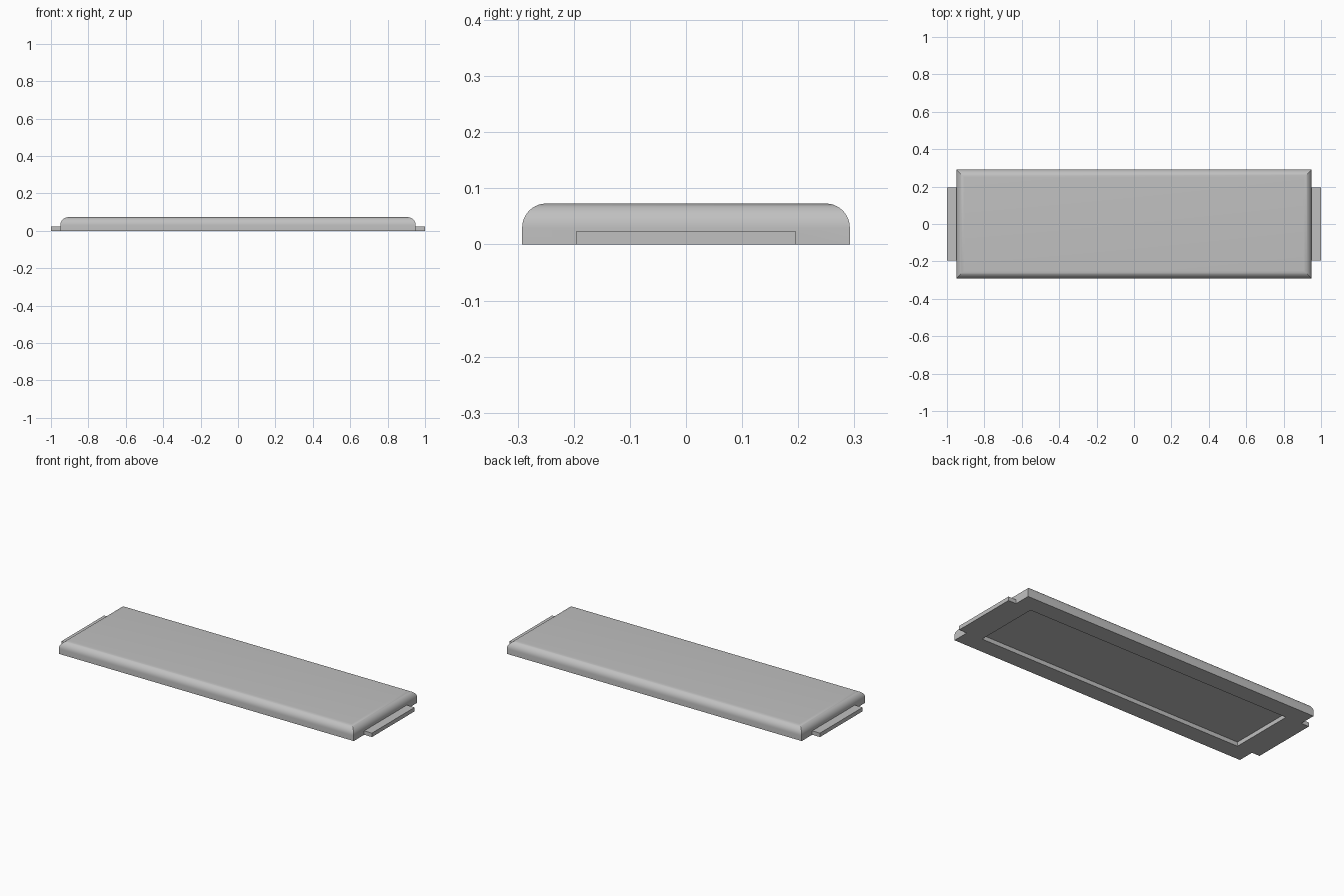
import bpy, bmesh, math

cube = bpy.data.objects.get("Cube")
if cube:
    bpy.data.objects.remove(cube, do_unlink=True)

HALF_X, HALF_Y, HEIGHT, RADIUS = 0.95, 0.292, 0.073, 0.043
TAB_HALF_Y, TAB_HEIGHT = 0.196, 0.023
RIM, DEPTH, STEPS = 0.1, 0.024, 10

grey = bpy.data.materials.new("plain grey")
grey.use_nodes = True
color = (0.53, 0.53, 0.53, 1)
grey.diffuse_color = color
grey.node_tree.nodes["Principled BSDF"].inputs["Base Color"].default_value = color


def make_object(name, bm):
    bmesh.ops.recalc_face_normals(bm, faces=bm.faces)
    mesh = bpy.data.meshes.new(name)
    bm.to_mesh(mesh)
    bm.free()
    mesh.materials.append(grey)
    obj = bpy.data.objects.new(name, mesh)
    bpy.context.collection.objects.link(obj)
    return obj


def stack(name, levels):
    """Solid made of stacked rectangles (half x, half y, z)."""
    bm = bmesh.new()
    rings = [[bm.verts.new((sx * hx, sy * hy, z))
              for sx, sy in ((-1, -1), (1, -1), (1, 1), (-1, 1))]
             for hx, hy, z in levels]
    for low, high in zip(rings, rings[1:]):
        for i in range(4):
            j = (i + 1) % 4
            bm.faces.new((low[i], low[j], high[j], high[i]))
    bm.faces.new(rings[0][::-1])
    bm.faces.new(rings[-1])
    return make_object(name, bm)


# Slab with rounded upper edges that meet in mitred corners
levels = [(HALF_X, HALF_Y, 0)]
for k in range(STEPS + 1):
    a = math.pi / 2 * k / STEPS
    inset = RADIUS * (1 - math.cos(a))
    levels.append((HALF_X - inset, HALF_Y - inset,
                   HEIGHT - RADIUS + RADIUS * math.sin(a)))
slab = stack("slab", levels)

# Thin bar whose ends stick out as the two end tabs
tabs = stack("end_tabs_cutter", [(1, TAB_HALF_Y, 0), (1, TAB_HALF_Y, TAB_HEIGHT)])

# Shallow pocket in the underside
px, py = HALF_X - RIM, HALF_Y - RIM
pocket = stack("pocket_cutter", [(px, py, -DEPTH), (px, py, DEPTH)])

for helper, operation in ((tabs, 'UNION'), (pocket, 'DIFFERENCE')):
    mod = slab.modifiers.new(helper.name, 'BOOLEAN')
    mod.object = helper
    mod.operation = operation
    mod.solver = 'EXACT'
    bpy.ops.object.select_all(action='DESELECT')
    bpy.context.view_layer.objects.active = slab
    slab.select_set(True)
    bpy.ops.object.modifier_apply(modifier=mod.name)
    bpy.data.objects.remove(helper, do_unlink=True)

bpy.ops.object.shade_smooth_by_angle(angle=math.radians(30))
